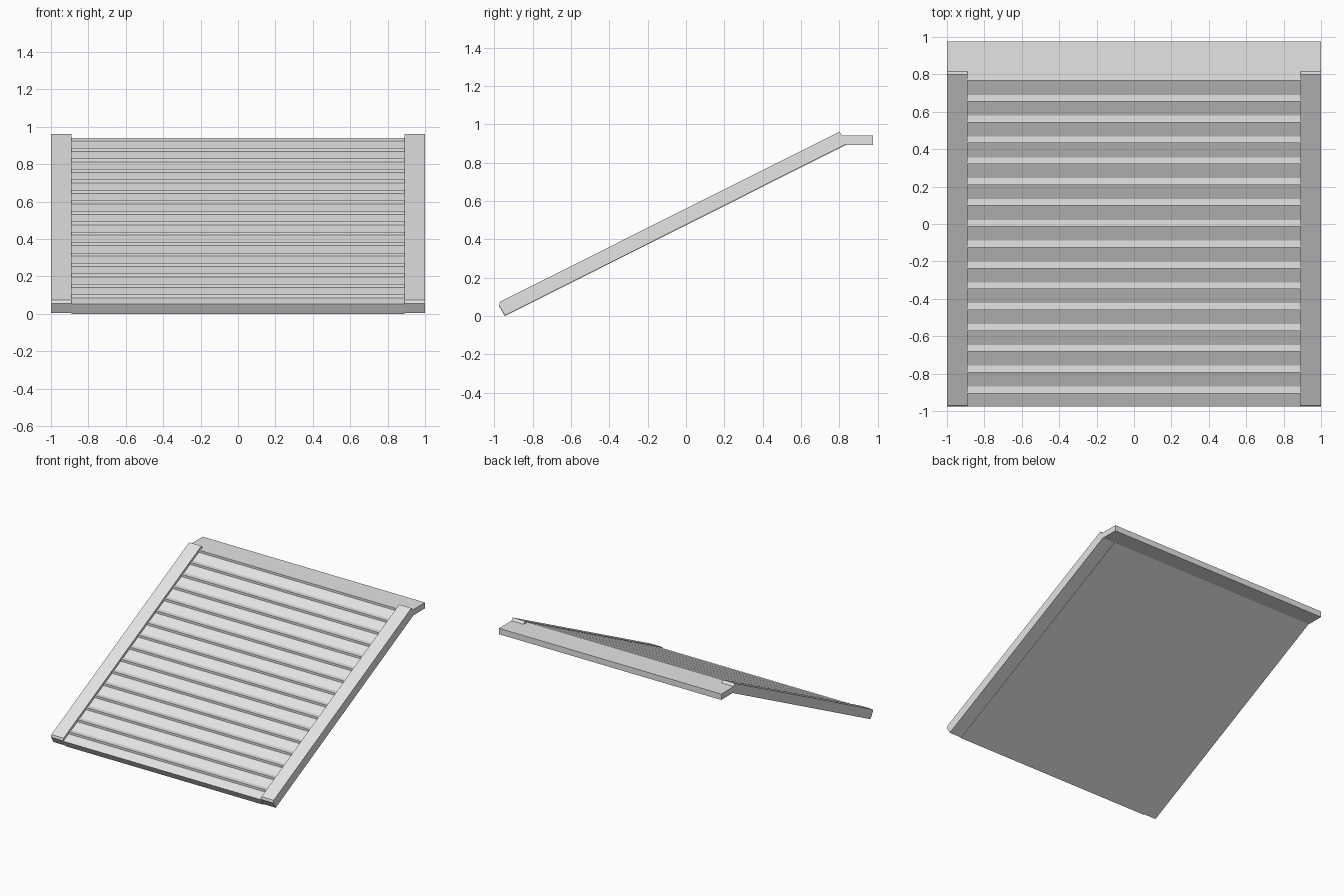
import bpy
import bmesh

cube = bpy.data.objects.get("Cube")
if cube:
    bpy.data.objects.remove(cube, do_unlink=True)

# Single plain grey
grey = bpy.data.materials.new("light_grey")
grey.use_nodes = True
colour = (0.78, 0.78, 0.78, 1)
grey.diffuse_color = colour
grey.node_tree.nodes["Principled BSDF"].inputs["Base Color"].default_value = colour


def extrude_profile(name, profile, x0, x1):
    """Sweep a closed (y, z) side profile from x0 to x1."""
    bm = bmesh.new()
    face = bm.faces.new([bm.verts.new((x0, y, z)) for y, z in profile])
    swept = bmesh.ops.extrude_face_region(bm, geom=[face])["geom"]
    verts = [v for v in swept if isinstance(v, bmesh.types.BMVert)]
    bmesh.ops.translate(bm, verts=verts, vec=(x1 - x0, 0, 0))
    bmesh.ops.recalc_face_normals(bm, faces=bm.faces)
    mesh = bpy.data.meshes.new(name)
    bm.to_mesh(mesh)
    bm.free()
    mesh.materials.append(grey)
    obj = bpy.data.objects.new(name, mesh)
    bpy.context.collection.objects.link(obj)
    return obj


INNER = 0.89     # half width between the rails
HALF = 1.0       # half width overall
STEPS = 16
PITCH, RISE = 0.1114, 0.0559
TREAD = 0.036    # flat part behind each riser
RISER = 0.018

# Ramp deck: sloping slats, each ending in a small riser and a flat nose
deck = [(-0.945, 0.0), (-0.975, 0.052)]
for i in range(STEPS):
    y, z = -0.905 + i * PITCH, 0.085 + i * RISE
    deck += [(y, z), (y, z + RISER)]
    if i < STEPS - 1:
        deck.append((y + TREAD, z + RISER))
deck += [(0.80, 0.941), (0.835, 0.893)]
extrude_profile("ramp_deck", deck, -INNER, INNER)

# Side rails, standing slightly above the slats
rail = [(-0.943, 0.004), (-0.975, 0.055), (-0.97, 0.075),
        (0.80, 0.962), (0.815, 0.94), (0.835, 0.897)]
for side, sign in (("left", 1), ("right", -1)):
    extrude_profile(side + "_rail", rail, sign * INNER, sign * HALF)

# Level landing at the top of the ramp
landing = [(0.80, 0.941), (0.975, 0.941), (0.975, 0.893), (0.835, 0.893)]
extrude_profile("top_landing", landing, -HALF, HALF)
